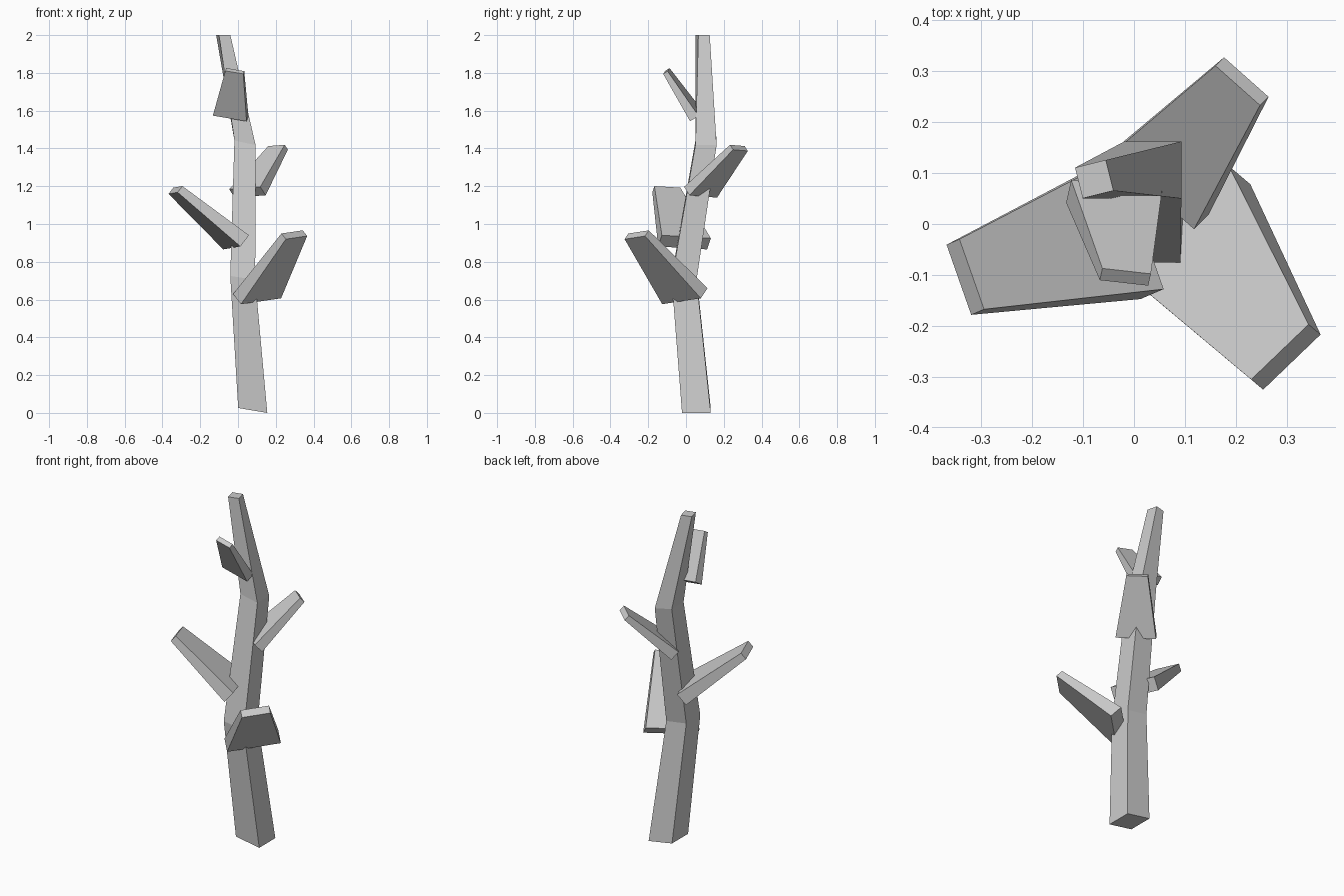
import bpy, math
from mathutils import Vector

if "Cube" in bpy.data.objects:
    bpy.data.objects.remove(bpy.data.objects["Cube"])


def make_object(name, rings):
    """Skin a stack of four-corner rings into a closed solid."""
    verts = [p for ring in rings for p in ring]
    faces = [(3, 2, 1, 0)]
    for r in range(len(rings) - 1):
        a = r * 4
        for i in range(4):
            j = (i + 1) % 4
            faces.append((a + i, a + j, a + 4 + j, a + 4 + i))
    n = len(verts)
    faces.append((n - 4, n - 3, n - 2, n - 1))
    mesh = bpy.data.meshes.new(name)
    mesh.from_pydata(verts, [], faces)
    obj = bpy.data.objects.new(name, mesh)
    bpy.context.collection.objects.link(obj)
    return obj


CORNERS = ((-1, -1), (1, -1), (1, 1), (-1, 1))


def trunk_ring(x, y, z, half_x, half_y, tilt, turn):
    """Rectangular section; tilt is the z drop from the middle to the +x edge."""
    c, s = math.cos(math.radians(turn)), math.sin(math.radians(turn))
    return [Vector((x + sx * half_x * c - sy * half_y * s,
                    y + sx * half_x * s + sy * half_y * c,
                    z - sx * tilt)) for sx, sy in CORNERS]


def branch(name, base, tip, across, base_size, tip_size):
    """Tapered block from base to tip; sizes are (width, thickness)."""
    base, tip = Vector(base), Vector(tip)
    axis = (tip - base).normalized()
    w = Vector(across)
    w = (w - axis * w.dot(axis)).normalized()
    t = axis.cross(w)
    rings = [[p + w * (sx * size[0] / 2) + t * (sy * size[1] / 2) for sx, sy in CORNERS]
             for p, size in ((base, base_size), (tip, tip_size))]
    return make_object(name, rings)


# Crooked, tapering trunk
make_object("trunk", [
    trunk_ring(0.078, 0.055, 0.013, 0.077, 0.076, 0.013, 0),
    trunk_ring(0.025, -0.010, 0.715, 0.066, 0.066, 0.010, 0),
    trunk_ring(0.037, 0.106, 1.430, 0.056, 0.056, 0.012, 0),
    trunk_ring(-0.078, 0.088, 2.000, 0.031, 0.031, 0.0, 14),
])

# Stubby flat branches, lowest to highest
branch("branch_low", (0.101, -0.006, 0.618), (0.298, -0.261, 0.943),
       (0.21, 0.203, 0.03), (0.296, 0.077), (0.157, 0.043))
branch("branch_left", (-0.010, -0.008, 0.903), (-0.331, -0.104, 1.180),
       (-0.095, 0.26, -0.013), (0.275, 0.077), (0.146, 0.043))
branch("branch_back", (0.050, 0.077, 1.168), (0.212, 0.280, 1.403),
       (0.164, -0.15, 0.01), (0.22, 0.06), (0.117, 0.035))
branch("branch_top", (-0.039, 0.054, 1.573), (-0.017, -0.104, 1.810),
       (0.178, -0.02, -0.03), (0.182, 0.054), (0.097, 0.028))
